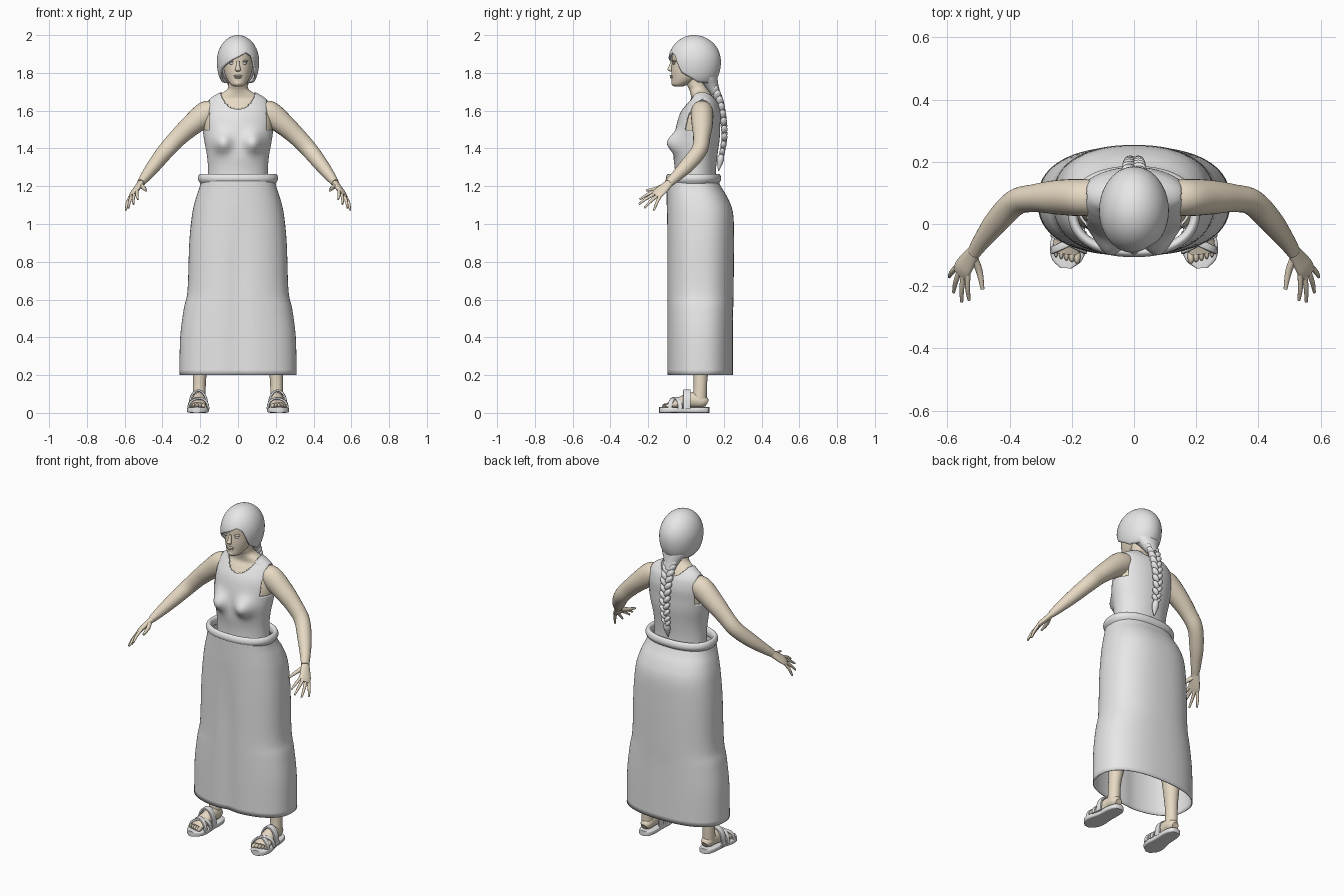
import bpy, bmesh
from math import sin, cos, pi, acos, exp, radians, copysign
from mathutils import Vector, Matrix

if "Cube" in bpy.data.objects:
    bpy.data.objects.remove(bpy.data.objects["Cube"])

X, Y, Z = Vector((1, 0, 0)), Vector((0, 1, 0)), Vector((0, 0, 1))
parts = []


def material(name, rgb):
    m = bpy.data.materials.new(name)
    m.use_nodes = True
    m.diffuse_color = (*rgb, 1)
    m.node_tree.nodes["Principled BSDF"].inputs["Base Color"].default_value = (*rgb, 1)
    return m


white = material("pale grey", (0.8, 0.8, 0.8))
skin = material("skin", (0.8, 0.7, 0.55))


def finish(name, bm, mat, mirror=False, thick=0, offset=-1):
    bmesh.ops.recalc_face_normals(bm, faces=bm.faces)
    me = bpy.data.meshes.new(name)
    bm.to_mesh(me)
    bm.free()
    me.materials.append(mat)
    ob = bpy.data.objects.new(name, me)
    bpy.context.collection.objects.link(ob)
    if thick:
        mod = ob.modifiers.new("Thickness", 'SOLIDIFY')
        mod.thickness, mod.offset = thick, offset
    if mirror:
        mod = ob.modifiers.new("Mirror", 'MIRROR')
        mod.use_clip = mod.use_mirror_merge = False
    parts.append(ob)
    return ob


def catmull(pts, steps):
    """Smooth curve through points of any dimension."""
    p = [pts[0]] + list(pts) + [pts[-1]]
    out = []
    for i in range(1, len(p) - 2):
        for k in range(steps):
            t = k / steps
            out.append([0.5 * (2 * b + (c - a) * t + (2 * a - 5 * b + 4 * c - d) * t * t
                               + (3 * b - a - 3 * c + d) * t ** 3)
                        for a, b, c, d in zip(*p[i - 1:i + 3])])
    return out + [list(pts[-1])]


def loft(bm, pts, axis=None, ref=Y, n=24, steps=5, power=2, caps=True):
    """Sweep an oval through points (x, y, z, radius a, radius b)."""
    rows = catmull(pts, steps)
    rings = []
    for i, (x, y, z, ra, rb) in enumerate(rows):
        lo, hi = rows[max(i - 1, 0)], rows[min(i + 1, len(rows) - 1)]
        t = axis or (Vector(hi[:3]) - Vector(lo[:3])).normalized()
        a = t.cross(ref).normalized()
        b = a.cross(t)
        ring = []
        for k in range(n):
            c, s = cos(2 * pi * k / n), sin(2 * pi * k / n)
            c, s = (copysign(abs(v) ** (2 / power), v) for v in (c, s))
            ring.append(bm.verts.new(Vector((x, y, z)) + a * c * max(ra, .001) + b * s * max(rb, .001)))
        rings.append(ring)
    for r, q in zip(rings, rings[1:]):
        for k in range(n):
            bm.faces.new((r[k], r[(k + 1) % n], q[(k + 1) % n], q[k]))
    if caps:
        bm.faces.new(rings[0])
        bm.faces.new(rings[-1])


def body(rows):
    """Horizontal sections (z, centre y, half width, half depth)."""
    return [(0, cy, z, rx, ry) for z, cy, rx, ry in rows]


def blob(bm, centre, size, rot=None):
    m = Matrix.Translation(centre) @ (rot or Matrix()) @ Matrix.Diagonal((*size, 1))
    bmesh.ops.create_uvsphere(bm, u_segments=16, v_segments=10, radius=1, matrix=m)


# Torso and neck
bm = bmesh.new()
loft(bm, body([(1.12, .05, .155, .1), (1.27, .05, .15, .1), (1.36, .05, .156, .108),
               (1.45, .058, .172, .112), (1.52, .065, .18, .108), (1.58, .075, .178, .1),
               (1.63, .085, .163, .08), (1.66, .087, .14, .062), (1.685, .08, .1, .055),
               (1.71, .068, .06, .05), (1.74, .055, .05, .05), (1.8, .045, .05, .05)]),
     axis=Z, n=112, steps=9)
for v in bm.verts:
    if v.co.y < .05:
        dx, dz = (abs(v.co.x) - .082) / .045, (v.co.z - 1.43) / .05
        v.co.y -= .05 * exp(-dx * dx - dz * dz)
shirt = bm.copy()
finish("torso", bm, skin)


# Sleeveless top, trimmed at the neckline and armholes
def bare(c):
    low, tall = (1.71, .105) if c.y < .085 else (1.72, .075)
    neck = (c.x / .092) ** 2 + ((c.z - low) / tall) ** 2 < 1
    return neck or c.z > 1.69 or (abs(c.x) > .147 and c.z > 1.5 and -.015 < c.y < .15)


bmesh.ops.delete(shirt, geom=[f for f in shirt.faces if bare(f.calc_center_median())], context='FACES')
finish("sleeveless_top", shirt, white, thick=.008, offset=1)

# Arms
bm = bmesh.new()
loft(bm, [(.12, .085, 1.605, .05, .055), (.17, .085, 1.583, .066, .06), (.25, .086, 1.52, .056, .055),
          (.32, .083, 1.455, .048, .045), (.38, .07, 1.39, .044, .042), (.44, .01, 1.315, .038, .04),
          (.49, -.055, 1.25, .028, .029), (.515, -.092, 1.217, .02, .024)])
finish("arms", bm, skin, mirror=True)

# Hands
bm = bmesh.new()
across = Vector((.7, .4, -.6)).normalized()
loft(bm, [(.508, -.08, 1.225, .018, .02), (.53, -.112, 1.195, .016, .029), (.55, -.142, 1.168, .014, .034),
          (.56, -.162, 1.15, .008, .03)], ref=across)
tips = [(.53, -.245, 1.13), (.554, -.25, 1.105), (.58, -.22, 1.085), (.594, -.17, 1.072)]
for k, tip in zip((-.026, -.009, .009, .026), tips):
    base = Vector((.553, -.15, 1.16)) + across * k
    mid = base.lerp(Vector(tip), .55) + Vector((.003, 0, .004))
    loft(bm, [(*base, .009, .01), (*mid, .008, .008), (*tip, .005, .005)], ref=across, n=10)
loft(bm, [(.517, -.105, 1.207, .013, .015), (.498, -.15, 1.19, .011, .011), (.487, -.21, 1.177, .006, .006)],
     ref=Z, n=10)
finish("hands", bm, skin, mirror=True)

# Head with nose, lips and eyelids
bm = bmesh.new()
loft(bm, body([(1.727, -.04, .02, .022), (1.74, -.03, .04, .044), (1.77, -.002, .06, .074),
               (1.81, .02, .074, .098), (1.86, .035, .081, .11), (1.91, .042, .083, .114),
               (1.95, .045, .068, .09), (1.975, .045, .03, .04)]), axis=Z, n=40)
loft(bm, [(0, -.072, 1.862, .007, .008), (0, -.08, 1.835, .01, .011), (0, -.085, 1.817, .015, .013),
          (0, -.078, 1.808, .01, .008)], axis=Z, n=16)
blob(bm, (0, -.077, 1.785), (.023, .01, .005))
blob(bm, (0, -.074, 1.776), (.02, .011, .006))
blob(bm, (0, -.062, 1.746), (.022, .016, .016))
for s in (1, -1):
    blob(bm, (s * .034, -.06, 1.862), (.02, .012, .006))
finish("head", bm, skin)
bm = bmesh.new()
blob(bm, (.034, -.063, 1.85), (.014, .008, .006))
finish("eyes", bm, white, mirror=True)

# Hair cap with a swept fringe: each column ends at its own hairline height
hairline = [(-180, 1.74), (-100, 1.75), (-75, 1.775), (-55, 1.82), (-20, 1.865), (25, 1.908),
            (42, 1.89), (60, 1.8), (100, 1.75), (180, 1.74)]


def hair_end(deg):
    for (a, p), (b, q) in zip(hairline, hairline[1:]):
        if a <= deg <= b:
            return p + (q - p) * (deg - a) / (b - a)


bm = bmesh.new()
cols, rows = 90, 20
grid = []
for i in range(cols):
    deg = -180 + 360 * i / cols
    a = radians(deg)
    end = acos((hair_end(deg) - 1.86) / .14)
    col = []
    for j in range(1, rows + 1):
        phi = end * j / rows
        r = sin(phi) ** (1 if phi < pi / 2 else .6)
        depth = .137 if cos(a) > 0 else .142
        col.append(bm.verts.new((.112 * r * sin(a), .043 - depth * r * cos(a), 1.86 + .14 * cos(phi))))
    grid.append(col)
crown = bm.verts.new((0, .043, 2))
for c, d in zip(grid, grid[1:] + grid[:1]):
    bm.faces.new((crown, c[0], d[0]))
    for j in range(rows - 1):
        bm.faces.new((c[j], c[j + 1], d[j + 1], d[j]))
finish("hair", bm, white, thick=.012)

# Gathered nape and plait
bm = bmesh.new()
loft(bm, [(0, .08, 1.83, .085, .075), (0, .105, 1.78, .078, .06), (0, .13, 1.735, .052, .042),
          (0, .155, 1.69, .03, .028)], axis=Z)
finish("nape_hair", bm, white)
bm = bmesh.new()
path = catmull([(.148, 1.715), (.178, 1.65), (.197, 1.56), (.203, 1.46), (.19, 1.37)], 5)
for i, (y, z) in enumerate(path):
    s = 1 if i % 2 else -1
    size = 1 - .4 * i / len(path)
    blob(bm, (s * .017 * size, y, z), (.02 * size, .023 * size, .036 * size),
         Matrix.Rotation(s * radians(38), 4, 'Y'))
loft(bm, [(0, .19, 1.37, .012, .012), (0, .184, 1.345, .02, .018), (0, .178, 1.315, .015, .013),
          (0, .172, 1.28, .002, .002)], n=12)
finish("plait", bm, white)

# Long skirt, open at both ends
bm = bmesh.new()
sections = [(1.23, .17, .195), (1.19, .19, .205), (1.13, .225, .225), (1.05, .25, .243), (.9, .254, .258),
            (.65, .252, .267), (.55, .25, .287), (.4, .25, .306), (.2, .25, .31)]
loft(bm, body([(z, (back - .102) / 2, w, (back + .102) / 2) for z, back, w in sections]),
     axis=Z, n=72, steps=5, power=2.4, caps=False)
for v in bm.verts:
    if v.co.y < 0 and v.co.z < 1.1:
        v.co.y += .012 * exp(-(v.co.x / .045) ** 2) * min(1, (1.1 - v.co.z) * 3)
finish("skirt", bm, white, thick=.005)

# Rolled waistband
bm = bmesh.new()
band = [(1.21, .196), (1.235, .212), (1.258, .208), (1.266, .196), (1.255, .184), (1.225, .182), (1.21, .196)]
loft(bm, body([(z, .04, w, w - .066) for z, w in band]), axis=Z, n=64, steps=3, power=2.3, caps=False)
finish("waistband", bm, white)

# Legs
bm = bmesh.new()
loft(bm, [(.1, .07, 1.12, .075, .09), (.125, .07, .9, .085, .09), (.165, .07, .55, .055, .056),
          (.185, .09, .38, .052, .056), (.202, .078, .2, .036, .038), (.205, .075, .12, .034, .036),
          (.205, .07, .06, .034, .04)], axis=Z)
finish("legs", bm, skin, mirror=True)

# Feet with toes
bm = bmesh.new()
loft(bm, [(.203, .112, .05, .02, .018), (.203, .09, .06, .034, .034), (.204, .04, .068, .037, .042),
          (.208, -.01, .058, .04, .036), (.214, -.06, .046, .045, .024), (.218, -.095, .04, .042, .015)], ref=Z)
for k in range(5):
    blob(bm, (.183 + .017 * k, -.104 + .005 * k, .038), (.011 - .001 * k, .024, .012))
finish("feet", bm, skin, mirror=True)

# Sandal soles and straps
bm = bmesh.new()
loft(bm, [(.202, .123, .015, .015, .015), (.202, .112, .015, .034, .015), (.203, .07, .015, .046, .015),
          (.206, 0, .015, .048, .015), (.212, -.07, .015, .058, .015), (.217, -.115, .015, .048, .015),
          (.219, -.142, .015, .018, .015)], ref=Z, n=32, power=5)
finish("sandal_soles", bm, white, mirror=True)
bm = bmesh.new()
for y0, y1, top, w in ((-.035, -.085, .075, .052), (-.085, -.03, .078, .053), (.005, .005, .118, .047)):
    arch = []
    for k in range(9):
        u = -cos(pi * k / 8)
        arch.append((.21 + u * w, y0 + (y1 - y0) * (u + 1) / 2, .02 + (top - .02) * sin(pi * k / 8) ** .8,
                     .006, .012 if y0 < 0 else .02))
    loft(bm, arch, n=12, steps=3, power=4)
finish("sandal_straps", bm, white, mirror=True)

# Smooth shading with crisp edges kept
bpy.ops.object.select_all(action='DESELECT')
for ob in parts:
    ob.select_set(True)
bpy.context.view_layer.objects.active = parts[0]
bpy.ops.object.shade_smooth_by_angle(angle=radians(45))
